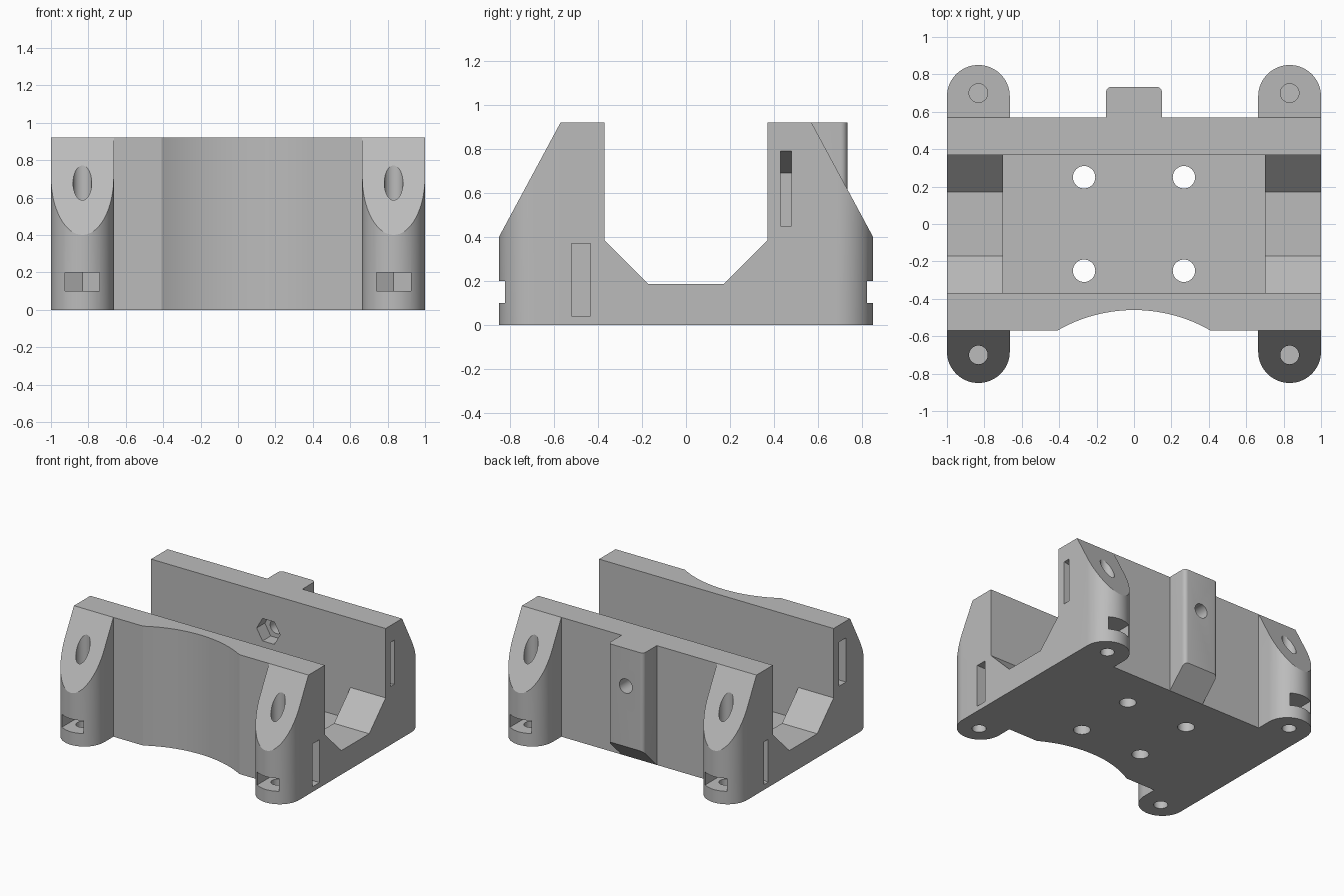
import bpy, bmesh, math

cube = bpy.data.objects.get("Cube")
if cube:
    bpy.data.objects.remove(cube, do_unlink=True)

grey = bpy.data.materials.new("plain grey")
grey.use_nodes = True
grey.diffuse_color = (0.5, 0.5, 0.5, 1)
for node in grey.node_tree.nodes:
    if node.type == 'BSDF_PRINCIPLED':
        node.inputs["Base Color"].default_value = (0.5, 0.5, 0.5, 1)


def prism(name, pts, axis, lo, hi):
    """Extrude a 2D outline along an axis; outline uses the other two axes in order."""
    place = {'x': lambda p, t: (t, p[0], p[1]),
             'y': lambda p, t: (p[0], t, p[1]),
             'z': lambda p, t: (p[0], p[1], t)}[axis]
    bm = bmesh.new()
    a = [bm.verts.new(place(p, lo)) for p in pts]
    b = [bm.verts.new(place(p, hi)) for p in pts]
    bm.faces.new(a)
    bm.faces.new(b)
    for i in range(len(pts)):
        j = (i + 1) % len(pts)
        bm.faces.new((a[i], a[j], b[j], b[i]))
    bmesh.ops.recalc_face_normals(bm, faces=bm.faces)
    mesh = bpy.data.meshes.new(name)
    bm.to_mesh(mesh)
    bm.free()
    mesh.materials.append(grey)
    obj = bpy.data.objects.new(name, mesh)
    bpy.context.collection.objects.link(obj)
    return obj


def arc(cx, cy, r, start, end, n):
    angles = [math.radians(start + (end - start) * i / n) for i in range(n + 1)]
    return [(cx + r * math.cos(t), cy + r * math.sin(t)) for t in angles]


def circle(cx, cy, r, n=32):
    return arc(cx, cy, r, 0, 360, n)[:-1]


def rect(x0, x1, y0, y1):
    return [(x0, y0), (x1, y0), (x1, y1), (x0, y1)]


def combine(target, tool, operation='DIFFERENCE'):
    mod = target.modifiers.new("combine", 'BOOLEAN')
    mod.operation = operation
    mod.solver = 'EXACT'
    mod.object = tool
    bpy.context.view_layer.objects.active = target
    bpy.ops.object.modifier_apply(modifier=mod.name)
    bpy.data.objects.remove(tool, do_unlink=True)


# Cradle body: U-shaped section with sloped gussets
half = [(0.57, 0), (0.57, 0.92), (0.37, 0.92), (0.37, 0.385), (0.17, 0.185)]
section = half + [(-y, z) for y, z in reversed(half)]
body = prism("cradle_body", section, 'x', -1, 1)

# Central pocket between the end gussets, and curved recess in the front wall
combine(body, prism("pocket", rect(-0.7, 0.7, -0.37, 0.37), 'z', 0.14, 0.91))
combine(body, prism("front_recess", circle(0, -1.28, 0.82, 128), 'z', -0.1, 1.1))

# Rear key with rounded edges and a sloped underside
key_outline = ([(-0.15, 0.5), (0.15, 0.5)] + arc(0.12, 0.703, 0.03, 0, 90, 6)
               + arc(-0.12, 0.703, 0.03, 90, 180, 6))
key = prism("rear_key", key_outline, 'z', 0, 0.92)
combine(key, prism("key_slope", [(0.57, 0), (0.77, 0.2), (0.77, -0.05), (0.57, -0.05)],
                   'x', -0.2, 0.2))
combine(body, key, 'UNION')

# Four corner posts with sloped tops, bolt shafts and nut slots
for sx in (-1, 1):
    for sy in (-1, 1):
        def flip(pts):
            return [(sx * x, sy * y) for x, y in pts]

        def flip_y(pts):
            return [(sy * y, z) for y, z in pts]

        outline = [(0.664, 0.5), (1, 0.5)] + arc(0.832, 0.682, 0.168, 0, 180, 32)
        post = prism("corner_post", flip(outline), 'z', 0, 0.92)
        slope = flip_y([(0.542, 0.972), (0.906, 0.296), (0.95, 1.0)])
        combine(post, prism("post_slope", slope, 'x', sx * 0.6, sx * 1.1))
        nut = [(0.74, 0.9), (0.74, 0.65), (0.832, 0.6), (0.925, 0.65), (0.925, 0.9)]
        combine(body, post, 'UNION')
        combine(body, prism("nut_slot", flip(nut), 'z', 0.1, 0.2))
        shaft = circle(sx * 0.832, sy * 0.7, 0.05)
        combine(body, prism("upper_shaft", shaft, 'z', 0.215, 1.0))
        combine(body, prism("lower_shaft", shaft, 'z', -0.1, 0.15))
        # Floor screw holes
        combine(body, prism("floor_hole", circle(sx * 0.267, sy * 0.25, 0.06), 'z', -0.1, 0.3))

# Strap slots in the end faces: low and high ones swap from end to end
for sx in (-1, 1):
    low, high = (0.04, 0.37), (0.45, 0.79)
    z0, z1 = low if sx > 0 else high
    combine(body, prism("front_strap_slot", rect(sx * 0.7, sx * 1.1, z0, z1), 'y', -0.52, -0.435))
    z0, z1 = high if sx > 0 else low
    drop = -sx * 0.1
    sheared = [(sx, z0), (sx * 1.1, z0), (sx * 1.1, z1), (sx, z1),
               (sx * 0.5, z1 + drop), (sx * 0.5, z0 + drop)]
    combine(body, prism("rear_strap_slot", sheared, 'y', 0.43, 0.48))

# Cross bolt through the rear key with a hexagonal nut seat inside
combine(body, prism("cross_bolt_hole", circle(0, 0.63, 0.055), 'y', 0.4, 0.8))
combine(body, prism("nut_seat", circle(0, 0.63, 0.1, 6), 'y', 0.3, 0.47))

bpy.ops.object.select_all(action='DESELECT')
body.select_set(True)
bpy.context.view_layer.objects.active = body
bpy.ops.object.shade_smooth_by_angle(angle=math.radians(25))
